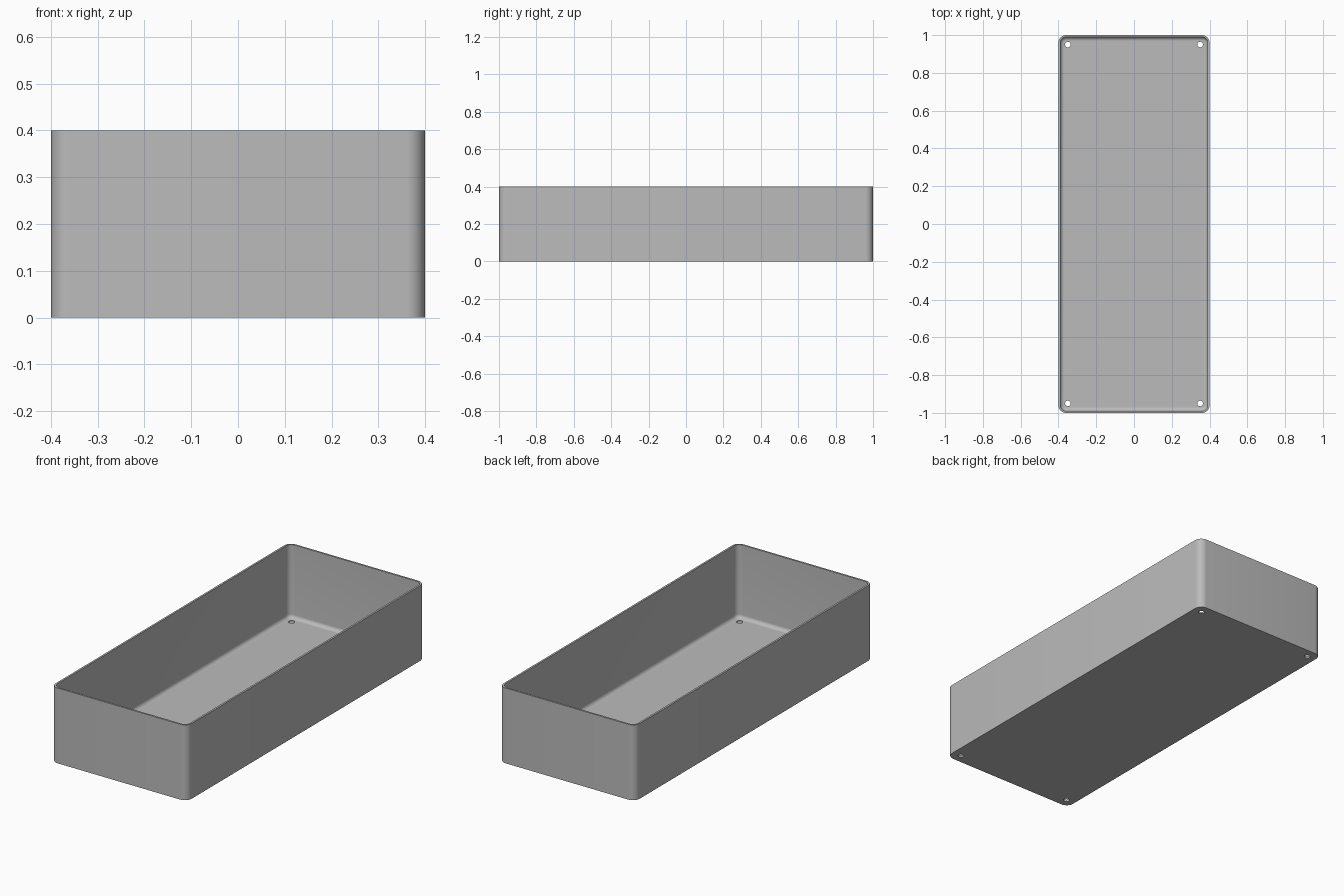
import bpy, bmesh
from math import sin, cos, pi

if "Cube" in bpy.data.objects:
    bpy.data.objects.remove(bpy.data.objects["Cube"], do_unlink=True)

HALF_X, HALF_Y, HEIGHT = 0.4, 1.0, 0.4
CORNER, WALL, FLOOR, FILLET = 0.04, 0.01, 0.01, 0.02
HOLE_X, HOLE_Y, HOLE_R = 0.35, 0.95, 0.015
STEPS = 8

grey = bpy.data.materials.new("plain grey")
grey.use_nodes = True
colour = (0.5, 0.5, 0.5, 1)
grey.diffuse_color = colour
grey.node_tree.nodes["Principled BSDF"].inputs["Base Color"].default_value = colour


def make_object(name, bm):
    bmesh.ops.recalc_face_normals(bm, faces=bm.faces)
    mesh = bpy.data.meshes.new(name)
    bm.to_mesh(mesh)
    bm.free()
    mesh.materials.append(grey)
    obj = bpy.data.objects.new(name, mesh)
    bpy.context.collection.objects.link(obj)
    return obj


def rounded_ring(bm, inset, z):
    """Rounded rectangle of vertices, inset from the outer wall."""
    r = CORNER - inset
    ring = []
    for quarter, (sx, sy) in enumerate([(1, 1), (-1, 1), (-1, -1), (1, -1)]):
        for i in range(STEPS + 1):
            a = (quarter + i / STEPS) * pi / 2
            ring.append(bm.verts.new((sx * (HALF_X - CORNER) + r * cos(a),
                                      sy * (HALF_Y - CORNER) + r * sin(a), z)))
    return ring


# Tray: outer wall, rim, inner wall, then a fillet into the floor
profile = [(0, 0), (0, HEIGHT), (WALL, HEIGHT)]
for i in range(STEPS + 1):
    a = i / STEPS * pi / 2
    profile.append((WALL + FILLET * (1 - cos(a)), FLOOR + FILLET * (1 - sin(a))))

bm = bmesh.new()
rings = [rounded_ring(bm, *p) for p in profile]
for low, high in zip(rings, rings[1:]):
    n = len(low)
    for i in range(n):
        j = (i + 1) % n
        bm.faces.new((low[i], low[j], high[j], high[i]))
bm.faces.new(rings[0])
bm.faces.new(rings[-1])
tray = make_object("tray", bm)

# Screw holes through the floor corners
bm = bmesh.new()
for sx in (-1, 1):
    for sy in (-1, 1):
        made = bmesh.ops.create_cone(bm, cap_ends=True, segments=32, radius1=HOLE_R,
                                     radius2=HOLE_R, depth=0.1)
        bmesh.ops.translate(bm, verts=made["verts"], vec=(sx * HOLE_X, sy * HOLE_Y, 0))
cutter = make_object("hole_cutter", bm)
cutter.hide_render = True

bpy.ops.object.select_all(action='DESELECT')
tray.select_set(True)
bpy.context.view_layer.objects.active = tray
cut = tray.modifiers.new("screw holes", 'BOOLEAN')
cut.object = cutter
cut.operation = 'DIFFERENCE'
cut.solver = 'EXACT'
bpy.ops.object.modifier_apply(modifier=cut.name)
bpy.data.objects.remove(cutter, do_unlink=True)
bpy.ops.object.shade_smooth_by_angle(angle=pi / 6)
